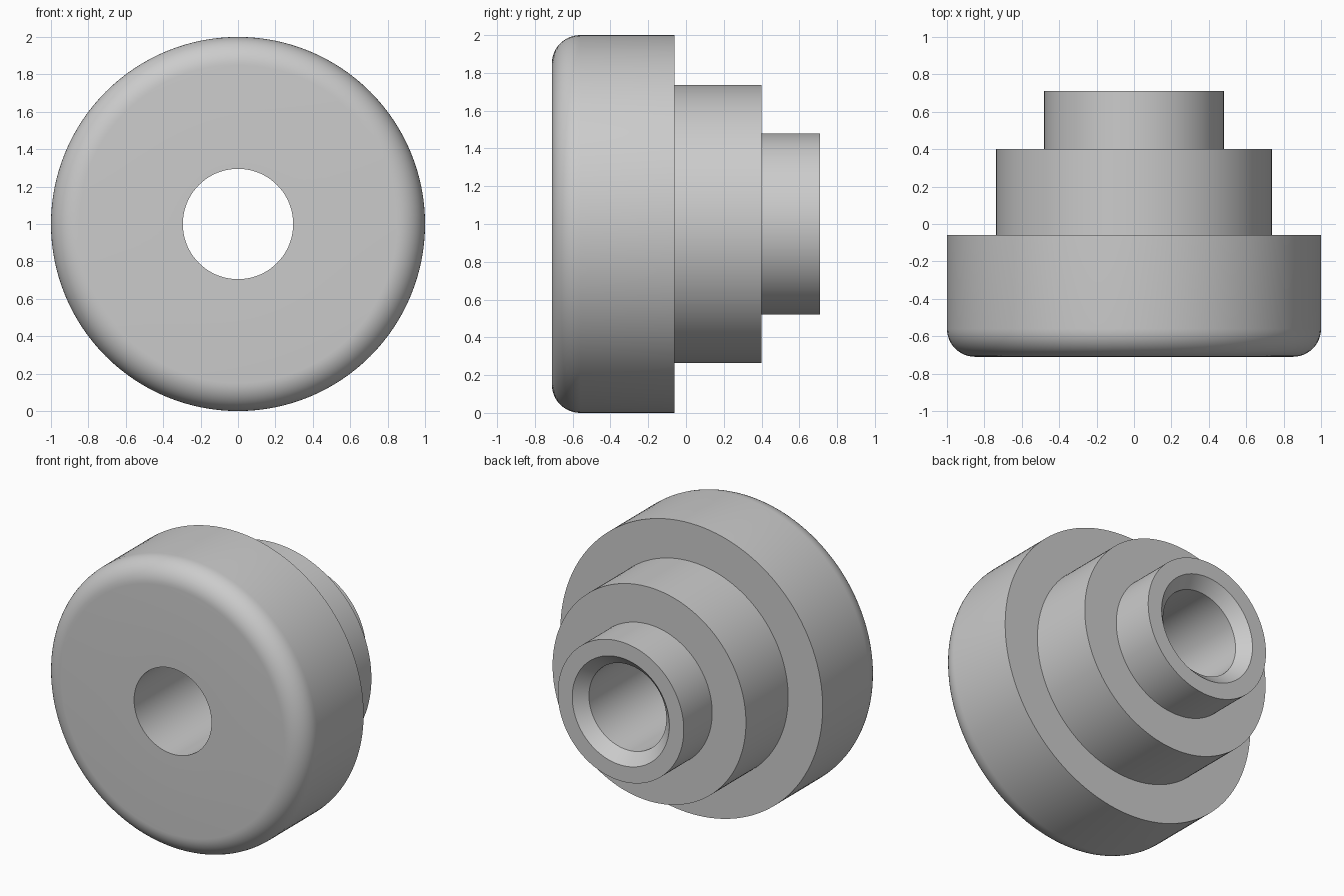
import bpy
import bmesh
import math
from mathutils import Matrix, Vector

cube = bpy.data.objects.get("Cube")
if cube:
    bpy.data.objects.remove(cube, do_unlink=True)

SEGMENTS = 128
FRONT, BACK = -0.71, 0.71
RIM, FILLET = 1.0, 0.15
BORE, CHAMFER = 0.295, 0.075

# Plain grey material
grey = bpy.data.materials.new("plain_grey")
grey.use_nodes = True
colour = (0.6, 0.6, 0.6, 1)
grey.diffuse_color = colour
grey.node_tree.nodes["Principled BSDF"].inputs["Base Color"].default_value = colour

# Closed cross-section as (radius, y): front face, rounded rim, steps, chamfered bore
profile = [(BORE, FRONT)]
for i in range(13):
    a = math.pi / 2 * i / 12
    profile.append((RIM - FILLET + FILLET * math.sin(a),
                    FRONT + FILLET - FILLET * math.cos(a)))
profile += [(RIM, -0.06), (0.737, -0.06), (0.737, 0.40), (0.48, 0.40),
            (0.48, BACK), (BORE + CHAMFER, BACK), (BORE, BACK - CHAMFER)]

# Revolve the section about the horizontal axis
bm = bmesh.new()
rings = []
for s in range(SEGMENTS):
    turn = Matrix.Rotation(math.tau * s / SEGMENTS, 4, "Y")
    rings.append([bm.verts.new(turn @ Vector((r, y, 0)) + Vector((0, 0, RIM)))
                  for r, y in profile])
for s, ring in enumerate(rings):
    after = rings[(s + 1) % SEGMENTS]
    for i in range(len(profile)):
        j = (i + 1) % len(profile)
        bm.faces.new((ring[i], ring[j], after[j], after[i]))
bmesh.ops.recalc_face_normals(bm, faces=bm.faces)

mesh = bpy.data.meshes.new("stepped_bushing")
bm.to_mesh(mesh)
bm.free()
mesh.materials.append(grey)
bushing = bpy.data.objects.new("stepped_bushing", mesh)
bpy.context.collection.objects.link(bushing)

# Smooth curved walls, keep the step edges crisp
bpy.ops.object.select_all(action="DESELECT")
bushing.select_set(True)
bpy.context.view_layer.objects.active = bushing
bpy.ops.object.shade_smooth_by_angle(angle=math.radians(30))
